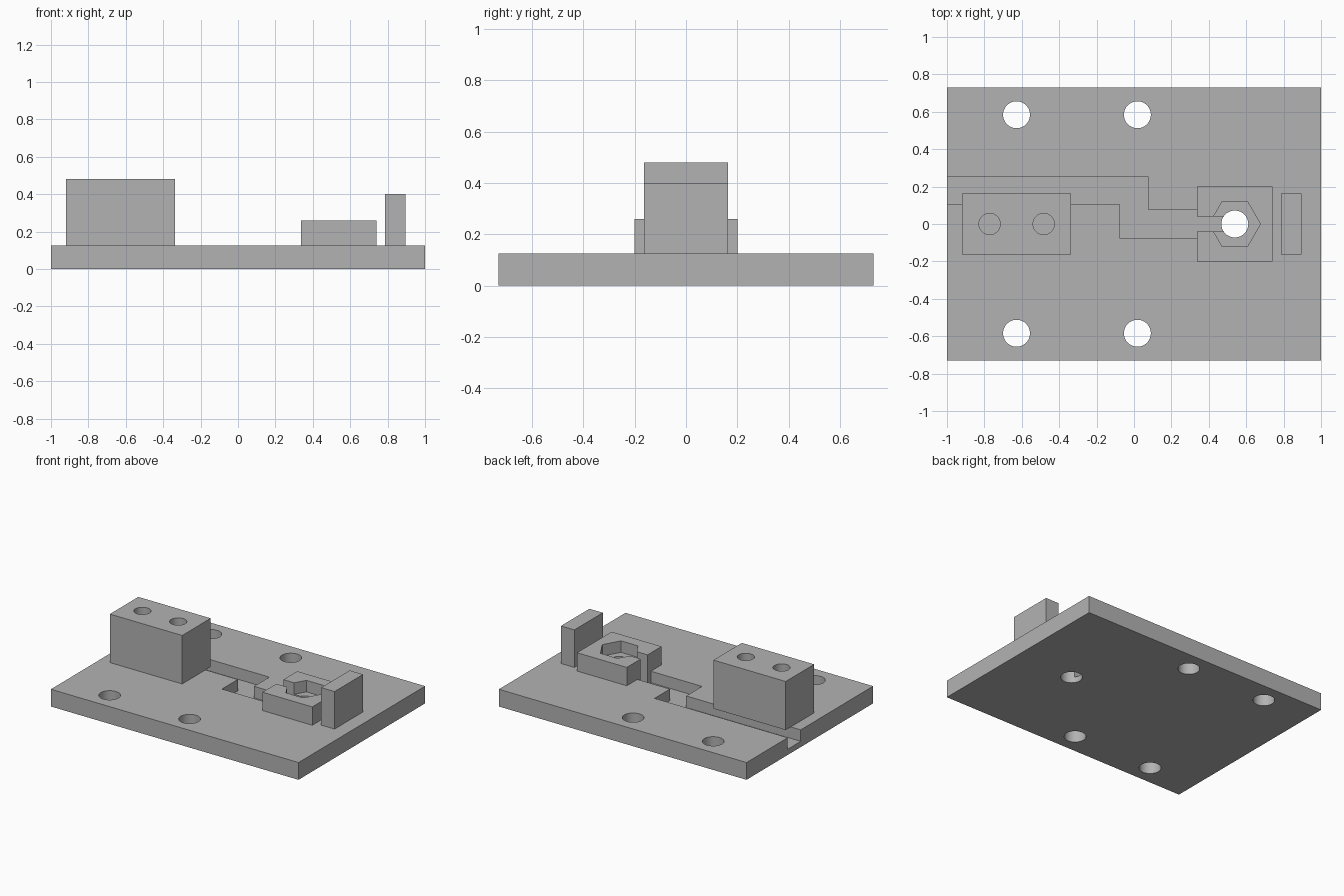
import bpy
import bmesh
from math import cos, sin, tau, radians

if "Cube" in bpy.data.objects:
    bpy.data.objects.remove(bpy.data.objects["Cube"], do_unlink=True)

GREY = (0.45, 0.45, 0.45, 1)
grey = bpy.data.materials.new("plain grey")
grey.use_nodes = True
grey.diffuse_color = GREY
grey.node_tree.nodes["Principled BSDF"].inputs["Base Color"].default_value = GREY

PLATE_TOP = 0.126
CHANNEL_FLOOR = 0.042
NUT_X = 0.539
BOLT_R = 0.072


def prism(name, outline, z0, z1):
    """Extrude a closed outline from z0 to z1."""
    bm = bmesh.new()
    face = bm.faces.new([bm.verts.new((x, y, z0)) for x, y in outline])
    top = bmesh.ops.extrude_face_region(bm, geom=[face])["geom"]
    moved = [v for v in top if isinstance(v, bmesh.types.BMVert)]
    bmesh.ops.translate(bm, verts=moved, vec=(0, 0, z1 - z0))
    bmesh.ops.recalc_face_normals(bm, faces=bm.faces)
    mesh = bpy.data.meshes.new(name)
    bm.to_mesh(mesh)
    bm.free()
    mesh.materials.append(grey)
    obj = bpy.data.objects.new(name, mesh)
    bpy.context.collection.objects.link(obj)
    return obj


def rect(x0, x1, half):
    return [(x0, -half), (x1, -half), (x1, half), (x0, half)]


def ring(x, y, r, sides=48):
    return [(x + r * cos(tau * i / sides), y + r * sin(tau * i / sides))
            for i in range(sides)]


def carve(obj, *cuts):
    """Subtract each (outline, z0, z1) prism, then tidy up the shading."""
    for outline, z0, z1 in cuts:
        cutter = prism("cutter", outline, z0, z1)
        cutter.hide_render = True
        mod = obj.modifiers.new("cut", 'BOOLEAN')
        mod.operation = 'DIFFERENCE'
        mod.solver = 'EXACT'
        mod.object = cutter
        bpy.ops.object.select_all(action='DESELECT')
        bpy.context.view_layer.objects.active = obj
        obj.select_set(True)
        bpy.ops.object.modifier_apply(modifier=mod.name)
        bpy.data.objects.remove(cutter, do_unlink=True)
    bpy.ops.object.shade_smooth_by_angle(angle=radians(30))


# Base plate with mounting holes, bolt hole and stepped wire channel
plate = prism("base_plate", rect(-1, 1, 0.73), 0, PLATE_TOP)
channel = [(-1.1, 0.255), (-1.1, 0.105), (-0.075, 0.105), (-0.075, -0.078),
           (0.338, -0.078), (0.338, -0.04), (NUT_X, -0.04), (NUT_X, 0.04),
           (0.338, 0.04), (0.338, 0.078), (0.075, 0.078), (0.075, 0.255)]
holes = [(ring(x, y, BOLT_R), -0.1, 0.3)
         for x in (-0.628, 0.018) for y in (-0.584, 0.584)]
carve(plate, (channel, CHANNEL_FLOOR, 0.3),
      (ring(NUT_X, 0, BOLT_R), -0.1, 0.3), *holes)

# Tall block with two screw holes
block = prism("tall_block", rect(-0.92, -0.336, 0.164), PLATE_TOP, 0.48)
carve(block, *[(ring(x, 0, 0.057), 0, 0.6) for x in (-0.772, -0.483)])

# Nut holder with hexagonal pocket, bolt hole and wire slot
holder = prism("nut_holder", rect(0.338, 0.74, 0.2), PLATE_TOP, 0.26)
carve(holder, (ring(NUT_X, 0, 0.137, 6), 0.176, 0.4),
      (ring(NUT_X, 0, BOLT_R), 0, 0.4),
      (rect(0.2, NUT_X, 0.04), 0, 0.4))

# Upright end stop
prism("end_stop", rect(0.787, 0.895, 0.164), PLATE_TOP, 0.4)
